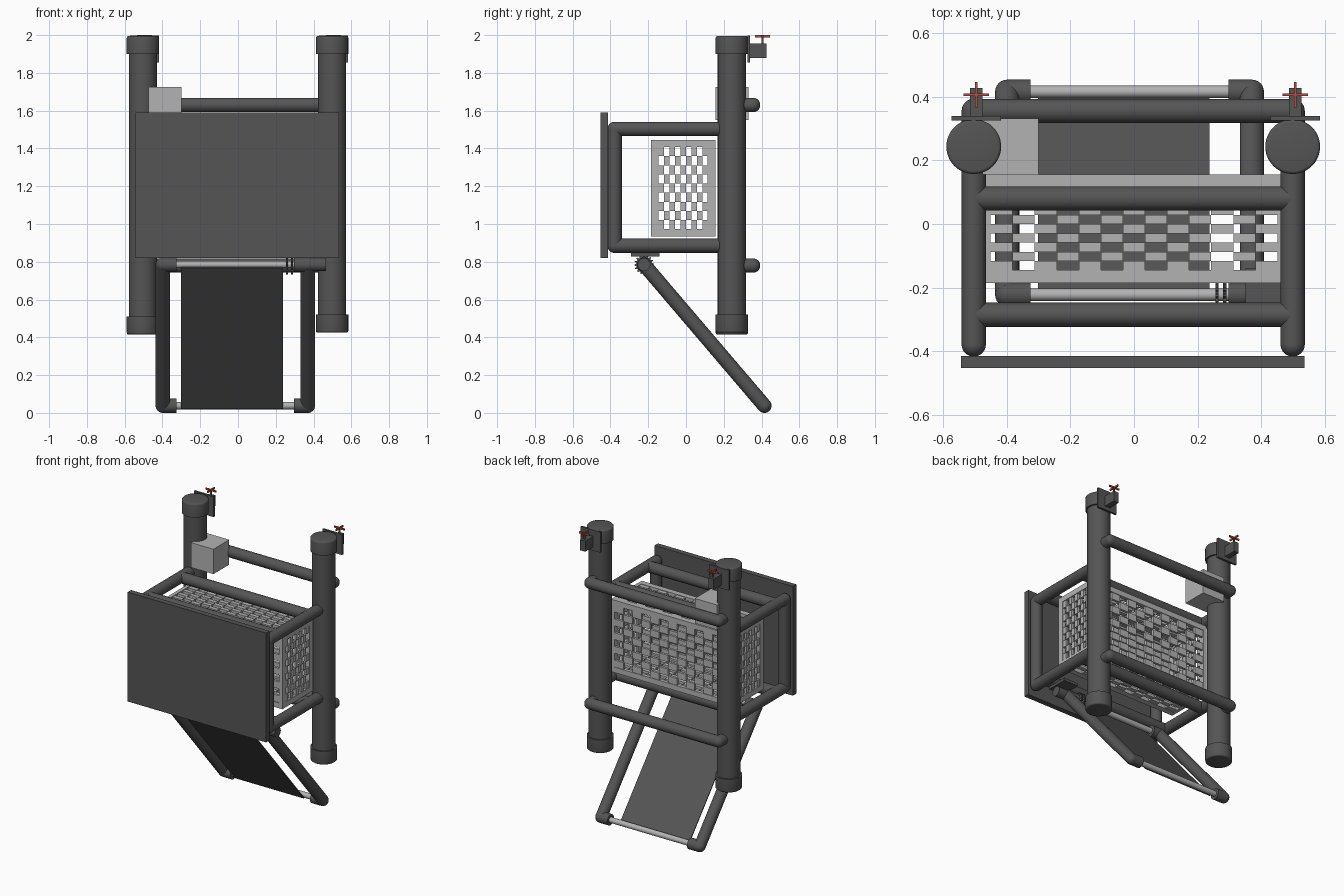
import bpy, bmesh, math
from mathutils import Vector, Matrix

if "Cube" in bpy.data.objects:
    bpy.data.objects.remove(bpy.data.objects["Cube"])


def material(name, rgb):
    m = bpy.data.materials.new(name)
    m.diffuse_color = (*rgb, 1)
    m.use_nodes = True
    m.node_tree.nodes["Principled BSDF"].inputs["Base Color"].default_value = m.diffuse_color
    return m


DARK = material("dark_plastic", (0.09, 0.09, 0.09))
LIGHT = material("light_grey", (0.45, 0.45, 0.45))
RED = material("valve_red", (0.45, 0.08, 0.05))


def add_box(bm, lo, hi):
    lo, hi = Vector(lo), Vector(hi)
    size = hi - lo
    bmesh.ops.create_cube(bm, size=1, matrix=Matrix.Translation((lo + hi) / 2)
                          @ Matrix.Diagonal((*size, 1)))


def add_tube(bm, a, b, r, n=32):
    a, b = Vector(a), Vector(b)
    rot = (b - a).to_track_quat('Z', 'Y').to_matrix().to_4x4()
    bmesh.ops.create_cone(bm, cap_ends=True, segments=n, radius1=r, radius2=r,
                          depth=(b - a).length,
                          matrix=Matrix.Translation((a + b) / 2) @ rot)


def add_ball(bm, p, r):
    bmesh.ops.create_uvsphere(bm, u_segments=24, v_segments=16, radius=r,
                              matrix=Matrix.Translation(p))


def finish(bm, name, mat=DARK, smooth=False):
    me = bpy.data.meshes.new(name)
    bm.to_mesh(me)
    bm.free()
    ob = bpy.data.objects.new(name, me)
    bpy.context.collection.objects.link(ob)
    me.materials.append(mat)
    if smooth:
        bpy.ops.object.select_all(action='DESELECT')
        ob.select_set(True)
        bpy.context.view_layer.objects.active = ob
        bpy.ops.object.shade_smooth_by_angle(angle=math.radians(35))
    return ob


def box(name, lo, hi, mat=DARK):
    bm = bmesh.new()
    add_box(bm, lo, hi)
    return finish(bm, name, mat)


def pipe(name, pts, r, mat=DARK):
    """Run of tube through points with ball joints at the inner points."""
    bm = bmesh.new()
    for a, b in zip(pts, pts[1:]):
        add_tube(bm, a, b, r)
    for p in pts[1:-1]:
        add_ball(bm, p, r)
    return finish(bm, name, mat, True)


R = 0.038
COL_Y = 0.243

for side, x, bottom in (("left", -0.503, 0.415), ("right", 0.498, 0.425)):
    # float column with end caps
    pipe(side + "_column", [(x, COL_Y, bottom + .02), (x, COL_Y, 1.98)], 0.075)
    for end, z0, z1 in (("bottom", bottom, bottom + .095), ("top", 1.9, 1.995)):
        bm = bmesh.new()
        add_tube(bm, (x, COL_Y, z0), (x, COL_Y, z1), 0.086, 48)
        outer = z0 if end == "bottom" else z1
        rim = [e for e in bm.edges if all(abs(v.co.z - outer) < 1e-4 for v in e.verts)]
        bmesh.ops.bevel(bm, geom=rim, offset=.01, segments=3, affect='EDGES', profile=.5)
        finish(bm, f"{side}_{end}_cap", DARK, True)
    # side frame
    pipe(side + "_side_frame", [(x, COL_Y, 1.503), (x, -.378, 1.503),
                                (x, -.378, .885), (x, COL_Y, .885)], R)
    # valve: mount plate, body, stem, cross handle
    vx = x + .008
    box(side + "_valve_plate", (vx - .077, .325, 1.855), (vx + .077, .339, 1.998))
    box(side + "_valve_body", (vx - .02, .339, 1.88), (vx + .02, .427, 1.955))
    pipe(side + "_valve_stem", [(vx, .405, 1.95), (vx, .405, 1.995)], .006)
    bm = bmesh.new()
    add_box(bm, (vx - .04, .402, 1.988), (vx + .04, .41, 2.0))
    add_box(bm, (vx - .004, .366, 1.988), (vx + .004, .446, 2.0))
    finish(bm, side + "_valve_handle", RED)

# rear cross bars with elbows into the columns
for name, z in (("upper", 1.63), ("lower", .78)):
    pipe(name + "_rear_bar", [(-.503, COL_Y, z), (-.503, .355, z),
                              (.498, .355, z), (.498, COL_Y, z)], R)

# cross bars between side frames
for zn, z in (("upper", 1.503), ("lower", .885)):
    for yn, y in (("front", -.285), ("middle", .08)):
        pipe(f"{zn}_{yn}_cross_bar", [(-.503, y, z), (.498, y, z)], R)

box("front_panel", (-.543, -.452, .82), (.535, -.414, 1.59))
box("control_box", (-.475, .155, 1.55), (-.3, .331, 1.725), LIGHT)

# woven basket: six bordered panels with checkerboard openings
LO, HI = (-.475, -.185, .935), (.475, .155, 1.445)
BORDER = (.025, .04, .038)
CELLS = (13, 9, 9)
T = .025


def woven_panel(name, axis, at_high):
    u, v = [i for i in range(3) if i != axis]
    bm = bmesh.new()
    w0, w1 = (HI[axis] - T, HI[axis]) if at_high else (LO[axis], LO[axis] + T)

    def slab(u0, u1, v0, v1, inset=0.0):
        lo, hi = [0] * 3, [0] * 3
        lo[axis], hi[axis] = w0 + inset, w1 - inset
        lo[u], hi[u], lo[v], hi[v] = u0, u1, v0, v1
        add_box(bm, lo, hi)

    iu0, iu1 = LO[u] + BORDER[u], HI[u] - BORDER[u]
    iv0, iv1 = LO[v] + BORDER[v], HI[v] - BORDER[v]
    slab(LO[u], iu0, LO[v], HI[v])
    slab(iu1, HI[u], LO[v], HI[v])
    slab(iu0, iu1, LO[v], iv0)
    slab(iu0, iu1, iv1, HI[v])
    du, dv = (iu1 - iu0) / CELLS[u], (iv1 - iv0) / CELLS[v]
    for i in range(CELLS[u]):
        for j in range(CELLS[v]):
            if (i + j) % 2 == 0:
                slab(iu0 + i * du, iu0 + (i + 1) * du,
                     iv0 + j * dv, iv0 + (j + 1) * dv, .004)
    finish(bm, name, LIGHT)


for axis, names in enumerate((("left", "right"), ("front", "back"), ("bottom", "top"))):
    for k, n in enumerate(names):
        woven_panel(f"basket_{n}", axis, k == 1)

# sloping conveyor: side rails with elbows, rollers, belt
TOP, BOT = Vector((0, -.222, .785)), Vector((0, .415, .038))


def at(x, p):
    return (x, p.y, p.z)


for name, x, inner in (("left", -.398, -.325), ("right", .37, .297)):
    top_p = TOP + (BOT - TOP) * .03
    pipe(name + "_conveyor_rail", [at(inner, TOP), at(x, TOP), at(x, BOT), at(inner, BOT)], R)
for name, p in (("upper", TOP), ("lower", BOT)):
    pipe(name + "_roller", [at(-.35, p), at(.32, p)], .019, LIGHT)
d = (BOT - TOP).normalized()
nrm = Vector((0, d.z, -d.y))      # towards the front and down
bm = bmesh.new()
corners = [TOP + nrm * .019, BOT + nrm * .019, BOT + nrm * .026, TOP + nrm * .026]
quads = [[bm.verts.new(at(x, c)) for c in corners] for x in (-.302, .237)]
bm.faces.new(quads[0])
bm.faces.new(quads[1][::-1])
for i in range(4):
    j = (i + 1) % 4
    bm.faces.new((quads[0][j], quads[0][i], quads[1][i], quads[1][j]))
bmesh.ops.recalc_face_normals(bm, faces=bm.faces)
finish(bm, "conveyor_belt")

# drive: toothed wheels, motor and its hanger plate
for name, x in (("inner", .255), ("outer", .28)):
    bm = bmesh.new()
    verts = []
    for i in range(64):
        r = .052 if i % 4 < 2 else .042
        a = math.tau * i / 64
        verts.append(bm.verts.new((x, TOP.y + r * math.cos(a), TOP.z + r * math.sin(a))))
    f = bm.faces.new(verts)
    ext = bmesh.ops.extrude_face_region(bm, geom=[f])
    bmesh.ops.translate(bm, vec=(.01, 0, 0),
                        verts=[g for g in ext["geom"] if isinstance(g, bmesh.types.BMVert)])
    bmesh.ops.recalc_face_normals(bm, faces=bm.faces)
    finish(bm, name + "_drive_gear")
pipe("drive_motor", [at(.31, TOP), at(.465, TOP)], .034)
box("motor_hanger", (.35, -.29, .828), (.465, -.14, .847))
